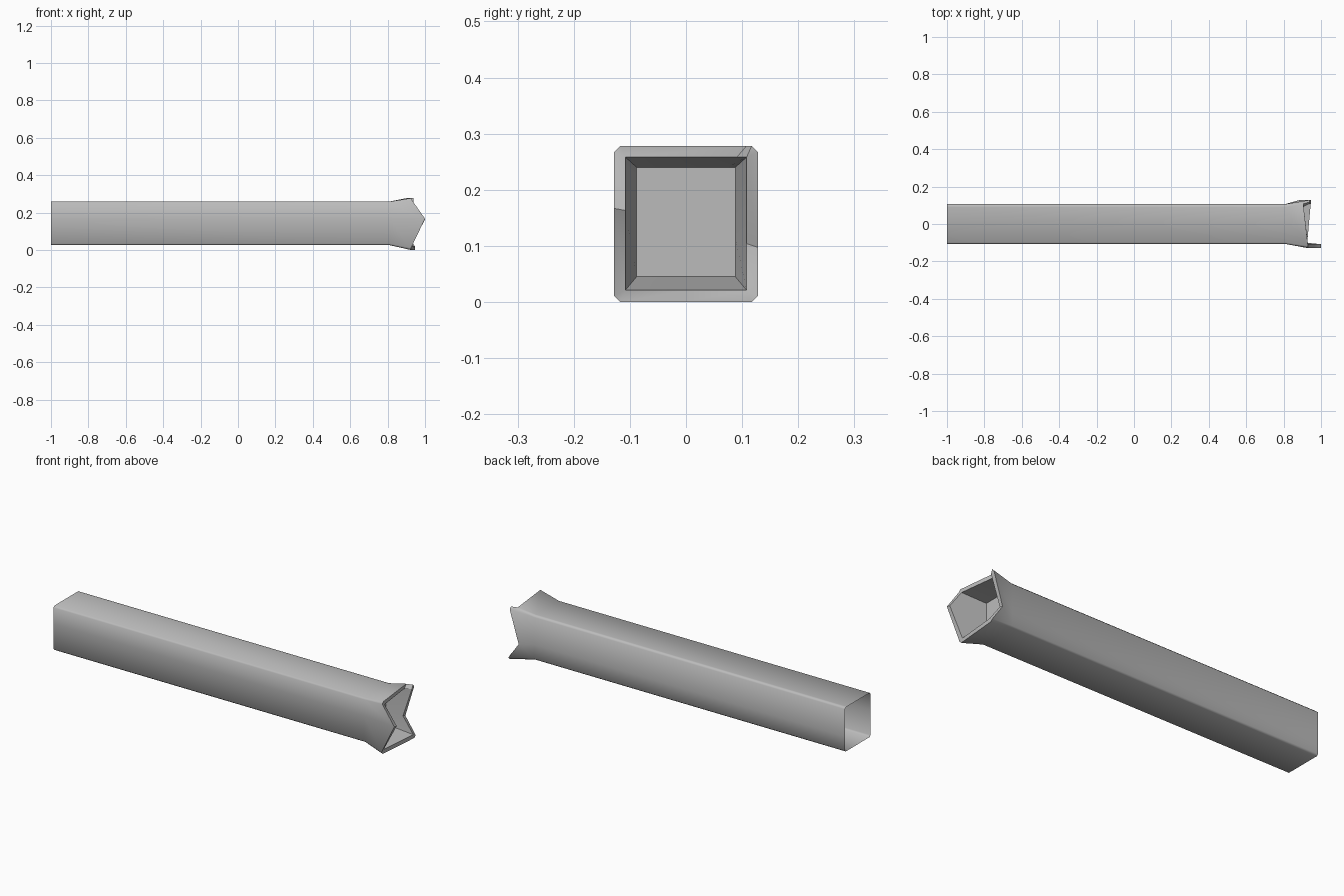
import bpy, bmesh, math

cube = bpy.data.objects.get("Cube")
if cube:
    bpy.data.objects.remove(cube, do_unlink=True)

grey = bpy.data.materials.new("plain_grey")
grey.use_nodes = True
colour = (0.5, 0.5, 0.5, 1)
grey.diffuse_color = colour
grey.node_tree.nodes["Principled BSDF"].inputs["Base Color"].default_value = colour

# Break in each wall edge, as a fraction along the wall: bottom, back, top, front
BREAKS = (0.5, 0.35, 0.92, 0.6)
# Rim x for each corner and each break
CORNER_X = (0.925, 0.945, 0.937, 0.93)
BREAK_X = (0.935, 0.885, 0.905, 1.0)


def ring(bm, half, low, high, chamfer, x=None):
    """Chamfered rectangle with one extra point per wall; x=None gives the torn rim."""
    corners = [(-half, low), (half, low), (half, high), (-half, high)]
    verts = []
    for i in range(4):
        a, b = corners[i], corners[(i + 1) % 4]
        length = abs(b[0] - a[0]) + abs(b[1] - a[1])
        t = BREAKS[i] if i < 2 else 1 - BREAKS[i]
        rim_x = (CORNER_X[i], BREAK_X[i], CORNER_X[(i + 1) % 4])
        for f, rx in zip((chamfer / length, t, 1 - chamfer / length), rim_x):
            y = a[0] + (b[0] - a[0]) * f
            z = a[1] + (b[1] - a[1]) * f
            verts.append(bm.verts.new((rx if x is None else x, y, z)))
    return verts


bm = bmesh.new()
rings = [
    ring(bm, 0.107, 0.026, 0.259, 0.008, -1),     # open end
    ring(bm, 0.107, 0.026, 0.259, 0.008, 0.81),   # shoulder
    ring(bm, 0.128, 0.0, 0.278, 0.011),           # flared outer rim
    ring(bm, 0.108, 0.021, 0.258, 0.0),           # inner rim
    ring(bm, 0.088, 0.045, 0.24, 0.0, 0.8),       # cavity floor
]
for a, b in zip(rings, rings[1:]):
    for i in range(len(a)):
        j = (i + 1) % len(a)
        bm.faces.new((a[i], a[j], b[j], b[i]))
bm.faces.new(rings[-1])
bmesh.ops.remove_doubles(bm, verts=bm.verts, dist=0.0005)
bmesh.ops.recalc_face_normals(bm, faces=bm.faces)
# The rim and cavity must face out through the flared end
floor = max(bm.faces, key=lambda f: len(f.verts))
if floor.normal.x < 0:
    bmesh.ops.reverse_faces(bm, faces=bm.faces)

mesh = bpy.data.meshes.new("flared_square_tube")
bm.to_mesh(mesh)
bm.free()
mesh.materials.append(grey)
tube = bpy.data.objects.new("flared_square_tube", mesh)
bpy.context.collection.objects.link(tube)
bpy.context.view_layer.objects.active = tube
tube.select_set(True)
bpy.ops.object.shade_smooth_by_angle(angle=math.radians(50))
